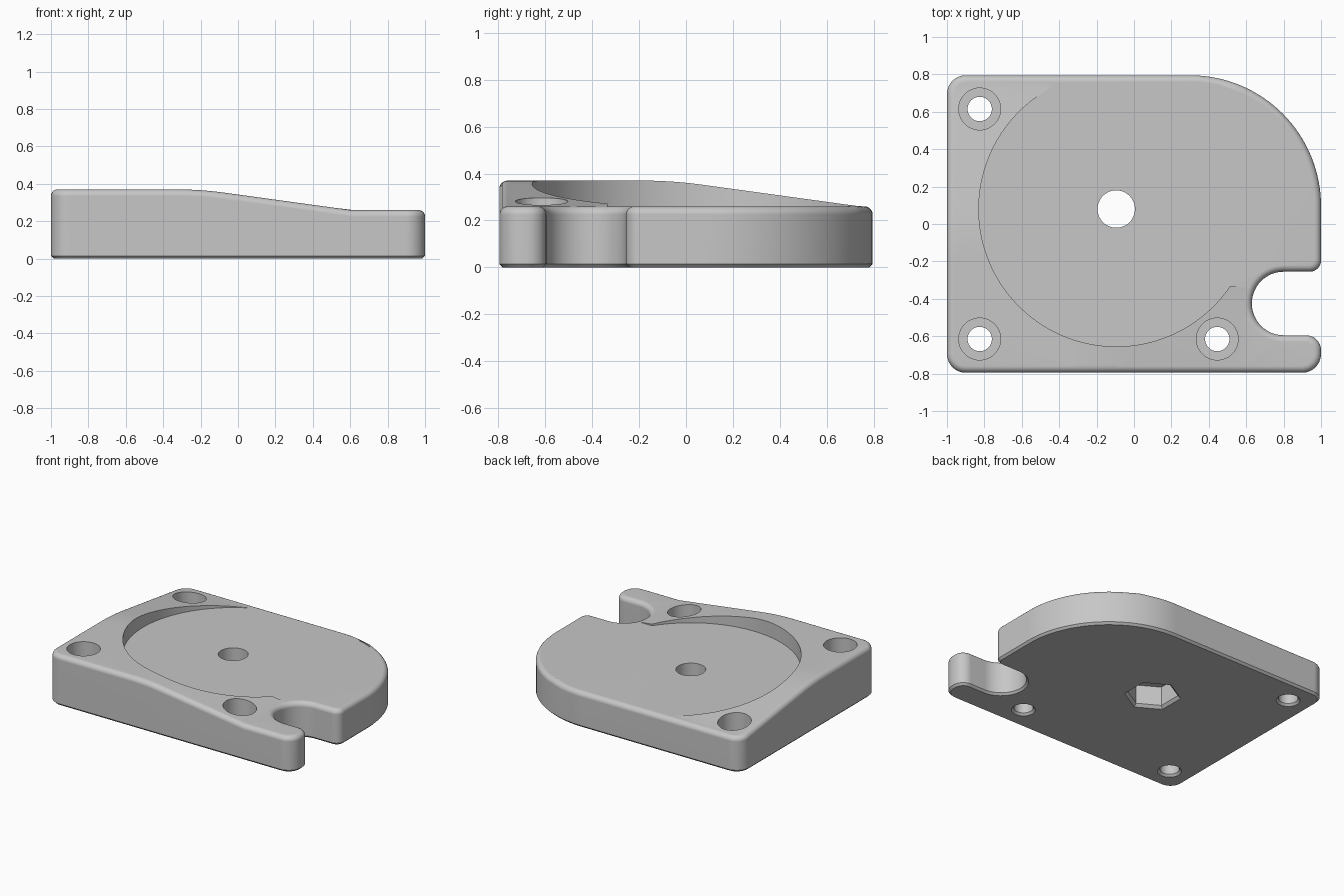
import bpy, bmesh
from math import sin, cos, pi, radians, sqrt, atan2, hypot
from mathutils import Vector
from mathutils.geometry import delaunay_2d_cdt

if "Cube" in bpy.data.objects:
    bpy.data.objects.remove(bpy.data.objects["Cube"], do_unlink=True)

HIGH, LOW = 0.37, 0.26
BEND, HALF, END = -0.2, 0.13, 0.6    # ramp: middle and half length of blend, foot
SLOPE = (HIGH - LOW) / (END - BEND)
SHIFT = 0.14                         # the ramp along y starts this much later
FILLET, CHAMFER = 0.035, 0.015
AX, AY, POCKET = -0.095, 0.08, 0.735     # pocket centre and radius
PX, PY = -0.43, -0.335                   # corner where the pocket opens out
SIDES = 48

grey = bpy.data.materials.new("light grey")
grey.use_nodes = True
grey.diffuse_color = (0.57, 0.57, 0.57, 1)
grey.node_tree.nodes["Principled BSDF"].inputs["Base Color"].default_value = grey.diffuse_color

bm = bmesh.new()


def ramp(t):
    if t < BEND - HALF:
        return HIGH
    if t < BEND + HALF:
        return HIGH - SLOPE * (t - BEND + HALF) ** 2 / (4 * HALF)
    return HIGH - SLOPE * (t - BEND)


def height(x, y):
    return max(LOW, min(ramp(x), ramp(y - SHIFT)))


def in_pocket(x, y):
    return hypot(x - AX, y - AY) < POCKET or (x > PX and y > PY)


# Outline arcs, counter-clockwise: centre, radius, start, end, segments
ARCS = [(-0.9, -0.695, 0.1, 180, 270, 8),
        (0.9, -0.695, 0.1, -90, 0, 8),
        (0.92, -0.675, 0.08, 0, 90, 8),
        (0.8, -0.425, 0.17, 270, 90, 24),
        (0.94, -0.195, 0.06, -90, 0, 8),
        (0.3, 0.095, 0.7, 0, 90, 32),
        (-0.9, 0.695, 0.1, 90, 180, 8)]
CUTS = [BEND - HALF + HALF * i / 4 for i in range(9)] + [END]


def outline(inset):
    pts = []
    for k, (cx, cy, r, a, b, n) in enumerate(ARCS):
        r += -inset if b > a else inset
        for i in range(n + 1):
            t = radians(a + (b - a) * i / n)
            pts.append((cx + r * cos(t), cy + r * sin(t)))
        if k == 0:
            pts += [(c, inset - 0.795) for c in CUTS]
    return pts + [(inset - 1, c + SHIFT) for c in reversed(CUTS) if c + SHIFT < 0.69]


def ring(cx, cy, r, hexagon=False):
    """Circle, or hexagon with a corner towards +y, as evenly turned points."""
    pts = []
    for i in range(SIDES):
        t = 2 * pi * i / SIDES
        rr = r * cos(pi / 6) / cos(t % (pi / 3) - pi / 6) if hexagon else r
        pts.append((cx - rr * sin(t), cy + rr * cos(t)))
    return pts


def inside(x, y, loop):
    hit = False
    for (x0, y0), (x1, y1) in zip(loop, loop[1:] + loop[:1]):
        if (y0 > y) != (y1 > y) and x < x0 + (x1 - x0) * (y - y0) / (y1 - y0):
            hit = not hit
    return hit


def face(points):
    bm.faces.new([bm.verts.new(p) for p in points])


def bridge(rings):
    for a, b in zip(rings, rings[1:]):
        for i in range(len(a)):
            j = (i + 1) % len(a)
            face((a[i], a[j], b[j], b[i]))


def fill(border, holes, lines=()):
    """Triangles inside the border and outside the holes, split along lines."""
    pts, edges = [], []
    for path in [border] + holes + list(lines):
        n, base = len(path), len(pts)
        pts += [Vector(p) for p in path]
        last = n - 1 if path in lines else n
        edges += [(base + i, base + (i + 1) % n) for i in range(last)]
    verts, _, tris = delaunay_2d_cdt(pts, edges, [], 0, 1e-6)[:3]
    kept = []
    for tri in tris:
        x, y = sum((verts[i] for i in tri), Vector((0, 0))) / 3
        if inside(x, y, border) and not any(inside(x, y, h) for h in holes):
            kept.append((tuple(tri), in_pocket(x, y)))
    return verts, kept


# Outer wall: bottom chamfer, straight side, rounded top edge following the ramps
rim = outline(FILLET)
tops = [height(x, y) for x, y in rim]
sides = [[(x, y, z) for x, y in outline(d)] for d, z in ((CHAMFER, 0), (0, CHAMFER))]
for k in range(6):
    a = k / 5 * pi / 2
    loop = outline(FILLET * (1 - cos(a)))
    sides.append([(x, y, z - FILLET * (1 - sin(a))) for (x, y), z in zip(loop, tops)])
bridge(sides)

# Counterbored screw holes: radius and depth of each ring below the surface
top_holes, bottom_holes = [], []
for cx, cy in ((-0.825, 0.615), (-0.825, -0.615), (0.445, -0.615)):
    mouth = ring(cx, cy, 0.112)
    top_holes.append(mouth)
    bottom_holes.append(ring(cx, cy, 0.08))
    bridge([[(x, y, height(x, y)) for x, y in mouth]] +
           [[(x, y, z) for x, y in ring(cx, cy, r)]
            for r, z in ((0.112, 0.11), (0.065, 0.11), (0.065, CHAMFER), (0.08, 0))])

# Axle hole with a hexagonal nut socket below
top_holes.append(ring(AX, AY, 0.1))
bottom_holes.append(ring(AX, AY, 0.19, True))
bridge([[(x, y, z) for x, y in ring(AX, AY, r, hexagon)]
        for r, z, hexagon in ((0.1, LOW, False), (0.1, 0.16, False), (0.17, 0.16, True),
                              (0.17, 0.02, True), (0.19, 0, True))])

# Underside
verts, tris = fill(outline(CHAMFER), bottom_holes)
for tri, _ in tris:
    face([(*verts[i], 0) for i in tri])

# Top: ramps outside the pocket, flat floor inside it, split along these lines
start = atan2(sqrt(POCKET ** 2 - (PX - AX) ** 2), PX - AX)
stop = 2 * pi + atan2(PY - AY, sqrt(POCKET ** 2 - (PY - AY) ** 2))
arc = [start + (stop - start) * i / 80 for i in range(81)]
edge = [(PX, 0.755)] + [(AX + POCKET * cos(t), AY + POCKET * sin(t)) for t in arc]
lines = [edge + [(0.61, PY)]]
lines += [[(c, -0.75), (c, -0.53)] for c in CUTS]
lines += [[(-0.94, c + SHIFT), (-0.5, c + SHIFT)] for c in CUTS]
verts, tris = fill(rim, top_holes, lines)
regions = {}
for tri, low in tris:
    face([(*verts[i], LOW if low else height(*verts[i])) for i in tri])
    for a, b in zip(tri, tri[1:] + tri[:1]):
        regions.setdefault((min(a, b), max(a, b)), set()).add(low)

# Pocket wall, wherever floor and ramp meet
for (a, b), kinds in regions.items():
    ha, hb = height(*verts[a]), height(*verts[b])
    if len(kinds) == 2 and max(ha, hb) > LOW + 1e-4:
        face([(*verts[a], LOW), (*verts[b], LOW), (*verts[b], hb), (*verts[a], ha)])

bmesh.ops.remove_doubles(bm, verts=bm.verts, dist=2e-5)
bmesh.ops.recalc_face_normals(bm, faces=bm.faces)
mesh = bpy.data.meshes.new("base_plate")
bm.to_mesh(mesh)
bm.free()
mesh.materials.append(grey)
plate = bpy.data.objects.new("base_plate", mesh)
bpy.context.collection.objects.link(plate)
bpy.context.view_layer.objects.active = plate
plate.select_set(True)
bpy.ops.object.shade_smooth_by_angle(angle=radians(30))
weighted = plate.modifiers.new("even shading", 'WEIGHTED_NORMAL')
weighted.keep_sharp = True
